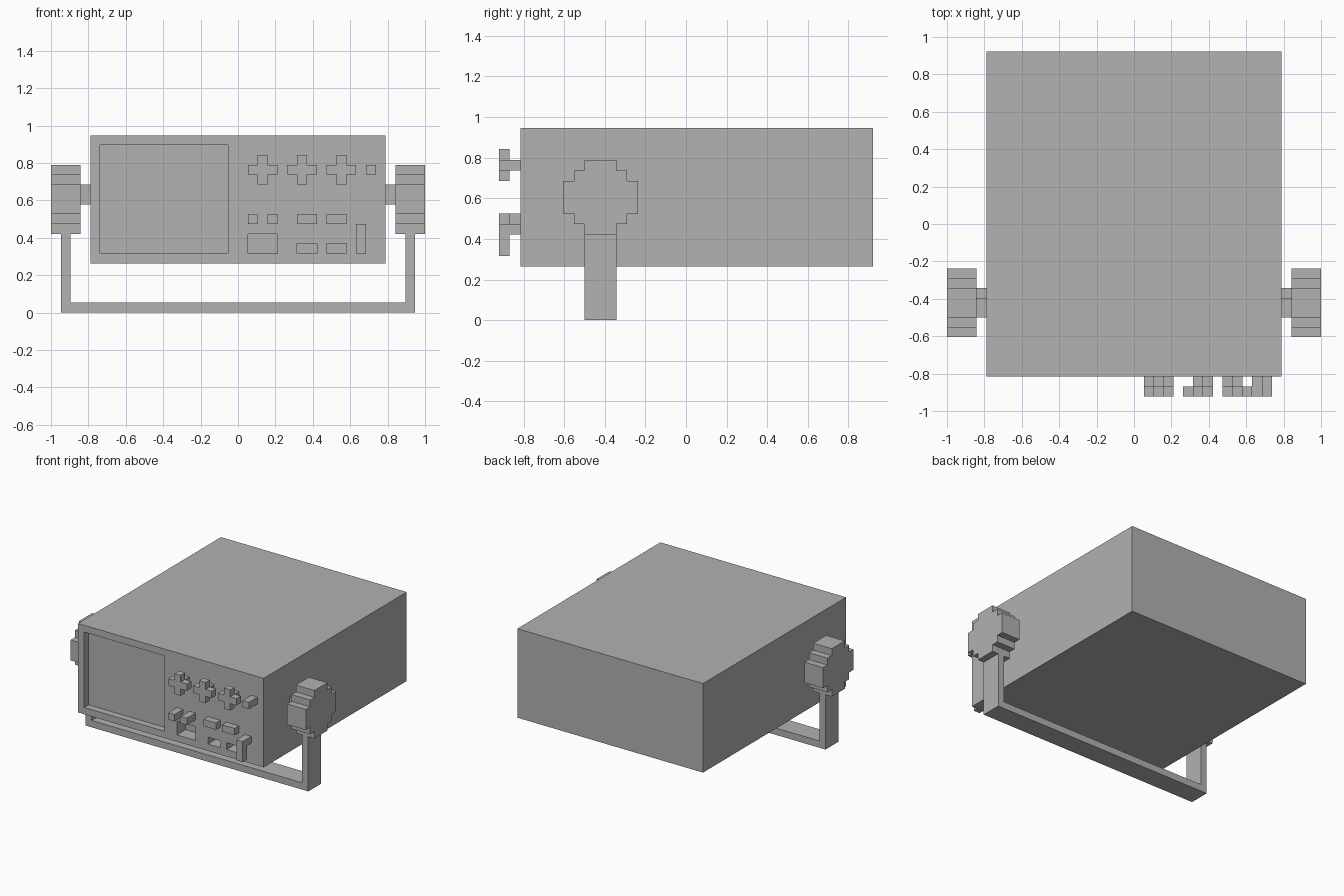
import bpy
import bmesh
from mathutils import Vector

U = 1 / 19          # block size: every part sits on this grid
FRONT = -15.5       # front plane of the case, in blocks

cube = bpy.data.objects.get("Cube")
if cube:
    bpy.data.objects.remove(cube, do_unlink=True)

grey = bpy.data.materials.new("plain_grey")
grey.use_nodes = True
grey.diffuse_color = (0.445, 0.445, 0.445, 1)
grey.node_tree.nodes["Principled BSDF"].inputs["Base Color"].default_value = grey.diffuse_color


def finish(name, bm):
    bmesh.ops.recalc_face_normals(bm, faces=bm.faces)
    mesh = bpy.data.meshes.new(name)
    bm.to_mesh(mesh)
    bm.free()
    mesh.materials.append(grey)
    obj = bpy.data.objects.new(name, mesh)
    bpy.context.collection.objects.link(obj)
    return obj


def boxes(name, *spans):
    """Object made of boxes, each given as x, y and z ranges in blocks."""
    bm = bmesh.new()
    for span in spans:
        low, high = (Vector(corner) * U for corner in zip(*span))
        verts = bmesh.ops.create_cube(bm, size=1)["verts"]
        bmesh.ops.scale(bm, vec=high - low, verts=verts)
        bmesh.ops.translate(bm, vec=(low + high) / 2, verts=verts)
    return finish(name, bm)


def prism(name, outline, axis, start, end):
    """Extrude a closed outline along x (axis 0) or y (axis 1)."""
    bm = bmesh.new()
    verts = []
    for a, z in outline:
        co = Vector((start, a, z) if axis == 0 else (a, start, z))
        verts.append(bm.verts.new(co * U))
    face = bm.faces.new(verts)
    moved = bmesh.ops.extrude_face_region(bm, geom=[face])["geom"]
    push = Vector((0, 0, 0))
    push[axis] = (end - start) * U
    bmesh.ops.translate(bm, vec=push, verts=[v for v in moved if isinstance(v, bmesh.types.BMVert)])
    return finish(name, bm)


def stepped(corners, cx, cz):
    """Mirror one quadrant of a stepped outline into a full loop."""
    top = corners + [(-x, z) for x, z in reversed(corners)]
    loop = top + [(-x, -z) for x, z in top]
    return [(cx + x, cz + z) for x, z in loop]


def ahead(depth, start=0):
    return (FRONT - depth, FRONT - start)


# Case with a recessed screen and recessed slots
case = boxes("case", ((-15, 15), (FRONT, 17.5), (5, 18)))
cutter = boxes("recess_cutter",
               ((-14, -1), (FRONT - 1, FRONT + 1), (6, 17)),
               ((1, 4), (FRONT - 1, FRONT + 2), (6, 8)),
               ((6, 8), (FRONT - 1, FRONT + 2), (6, 7)),
               ((9, 11), (FRONT - 1, FRONT + 2), (6, 7)))
cutter.hide_render = True
cut = case.modifiers.new("recesses", "BOOLEAN")
cut.operation = "DIFFERENCE"
cut.solver = "EXACT"
cut.object = cutter
graph = bpy.context.evaluated_depsgraph_get()
case.data = bpy.data.meshes.new_from_object(case.evaluated_get(graph))
case.modifiers.clear()
bpy.data.objects.remove(cutter, do_unlink=True)

# Cross-shaped dials on short stems
plus = [(1.5, 0.5), (0.5, 0.5), (0.5, 1.5)]
for i, x in enumerate((2.5, 6.5, 10.5), 1):
    prism(f"dial_{i}", stepped(plus, x, 14.5), 1, FRONT - 1, FRONT - 2)
    boxes(f"dial_stem_{i}", ((x - 0.5, x + 0.5), ahead(1), (14, 15)))

# Push buttons and lever
boxes("upper_button", ((13, 14), ahead(2), (14, 15)))
for i, x in enumerate((1, 3), 1):
    boxes(f"small_button_{i}", ((x, x + 1), ahead(2), (9, 10)))
for i, x in enumerate((6, 9), 1):
    boxes(f"wide_button_{i}", ((x, x + 2), ahead(1), (9, 10)))
boxes("lever", ((12, 13), ahead(2, 1), (6, 9)), ((12, 13), ahead(1), (8, 9)))

# Side hubs that hold the carrying handle
disc = [(3.5, 1.5), (2.5, 1.5), (2.5, 2.5), (1.5, 2.5), (1.5, 3.5)]
for side, s in (("left", 1), ("right", -1)):
    prism(f"{side}_hub", stepped(disc, -8, 11.5), 0, 16 * s, 19 * s)
    across = tuple(sorted((15 * s, 16 * s)))
    boxes(f"{side}_hub_shaft",
          (across, (-9.5, -7.5), (11, 13)),
          (across, (-7.5, -6.5), (11, 12)))

# U-shaped handle
handle = [(-18, 8), (-18, 0), (18, 0), (18, 8), (17, 8), (17, 1), (-17, 1), (-17, 8)]
prism("handle", handle, 1, -9.5, -6.5)
